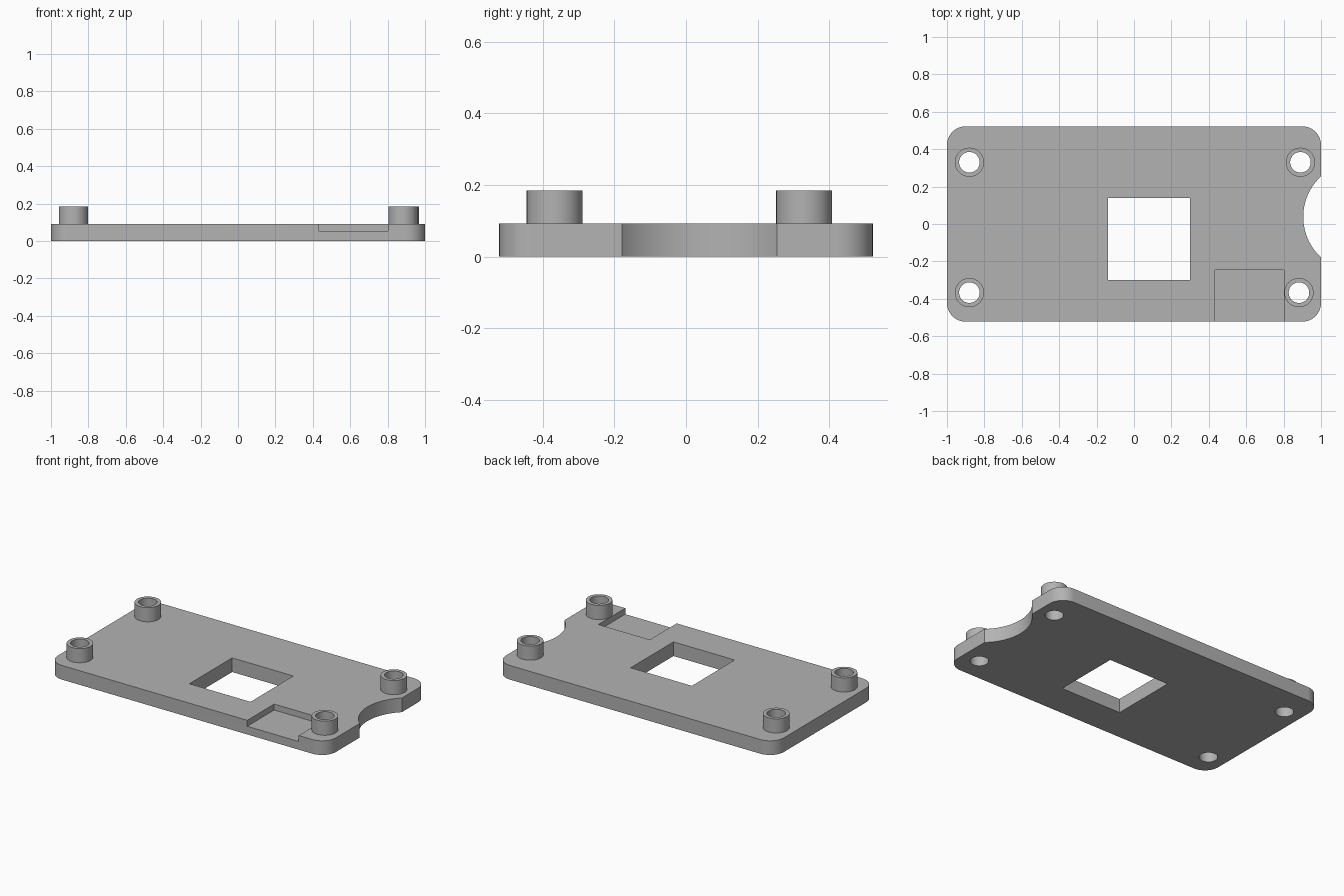
import bpy
import bmesh
from math import cos, sin, pi, radians

if "Cube" in bpy.data.objects:
    bpy.data.objects.remove(bpy.data.objects["Cube"], do_unlink=True)

HALF_Y, THICK, POST_TOP = 0.522, 0.092, 0.184
CORNER_R, POST_R, BORE_R = 0.1, 0.078, 0.055
POSTS = {
    "back_right_post": (-0.88, 0.33),
    "back_left_post": (0.89, 0.33),
    "front_right_post": (-0.88, -0.367),
    "front_left_post": (0.882, -0.367),
}

grey = bpy.data.materials.new("plain grey")
grey.use_nodes = True
grey.diffuse_color = (0.45, 0.45, 0.45, 1)
grey.node_tree.nodes["Principled BSDF"].inputs["Base Color"].default_value = grey.diffuse_color


def arc(cx, cy, r, start, end, steps):
    return [(cx + r * cos(start + (end - start) * i / steps),
             cy + r * sin(start + (end - start) * i / steps)) for i in range(steps + 1)]


def circle(cx, cy, r, steps=48):
    return arc(cx, cy, r, 0, 2 * pi, steps)[:-1]


def rectangle(x0, x1, y0, y1):
    return [(x0, y0), (x1, y0), (x1, y1), (x0, y1)]


def add_object(name, bm):
    mesh = bpy.data.meshes.new(name)
    bmesh.ops.recalc_face_normals(bm, faces=bm.faces)
    bm.to_mesh(mesh)
    bm.free()
    mesh.materials.append(grey)
    obj = bpy.data.objects.new(name, mesh)
    bpy.context.collection.objects.link(obj)
    return obj


def prism(name, outline, z0, z1):
    bm = bmesh.new()
    low = [bm.verts.new((x, y, z0)) for x, y in outline]
    high = [bm.verts.new((x, y, z1)) for x, y in outline]
    bm.faces.new(low[::-1])
    bm.faces.new(high)
    for i in range(len(low)):
        j = (i + 1) % len(low)
        bm.faces.new((low[i], low[j], high[j], high[i]))
    return add_object(name, bm)


def tube(name, cx, cy, z0, z1):
    # Open at the foot, where it meets the plate
    bm = bmesh.new()
    rings = [[bm.verts.new((x, y, z)) for x, y in circle(cx, cy, r)]
             for r, z in ((POST_R, z0), (POST_R, z1), (BORE_R, z1), (BORE_R, z0))]
    for a, b in zip(rings, rings[1:]):
        for i in range(len(a)):
            j = (i + 1) % len(a)
            bm.faces.new((a[i], a[j], b[j], b[i]))
    obj = add_object(name, bm)
    # Outward direction is set by the top rim, which must face up
    rim = next(p for p in obj.data.polygons if abs(p.normal.z) > 0.9)
    if rim.normal.z < 0:
        obj.data.flip_normals()
    return obj


def smooth(obj):
    bpy.ops.object.select_all(action="DESELECT")
    obj.select_set(True)
    bpy.context.view_layer.objects.active = obj
    bpy.ops.object.shade_smooth_by_angle(angle=radians(30))


# Base plate with rounded corners
outline = []
for k, (sx, sy) in enumerate(((1, 1), (-1, 1), (-1, -1), (1, -1))):
    outline += arc(sx * (1 - CORNER_R), sy * (HALF_Y - CORNER_R), CORNER_R,
                   k * pi / 2, (k + 1) * pi / 2, 12)
plate = prism("base_plate", outline, 0, THICK)

# Window, side notch, shallow front pocket and screw bores
cutters = [
    prism("window_cutter", rectangle(-0.14, 0.3, -0.3, 0.14), -0.1, 0.3),
    prism("notch_cutter", circle(1.2, 0.038, 0.295, 96), -0.1, 0.3),
    prism("pocket_cutter", rectangle(0.432, 0.802, -0.7, -0.245), 0.053, 0.3),
]
cutters += [prism("bore_cutter", circle(x, y, BORE_R), -0.1, 0.3) for x, y in POSTS.values()]
for cutter in cutters:
    cutter.hide_render = True
    cut = plate.modifiers.new(cutter.name, "BOOLEAN")
    cut.operation = "DIFFERENCE"
    cut.solver = "EXACT"
    cut.object = cutter

# Bake the cuts and discard the cutters
bpy.context.view_layer.update()
cut_mesh = bpy.data.meshes.new_from_object(plate.evaluated_get(bpy.context.evaluated_depsgraph_get()))
plate.modifiers.clear()
plate.data = cut_mesh
for cutter in cutters:
    bpy.data.objects.remove(cutter, do_unlink=True)
smooth(plate)

# Hollow screw posts
for name, (x, y) in POSTS.items():
    smooth(tube(name, x, y, THICK, POST_TOP))
